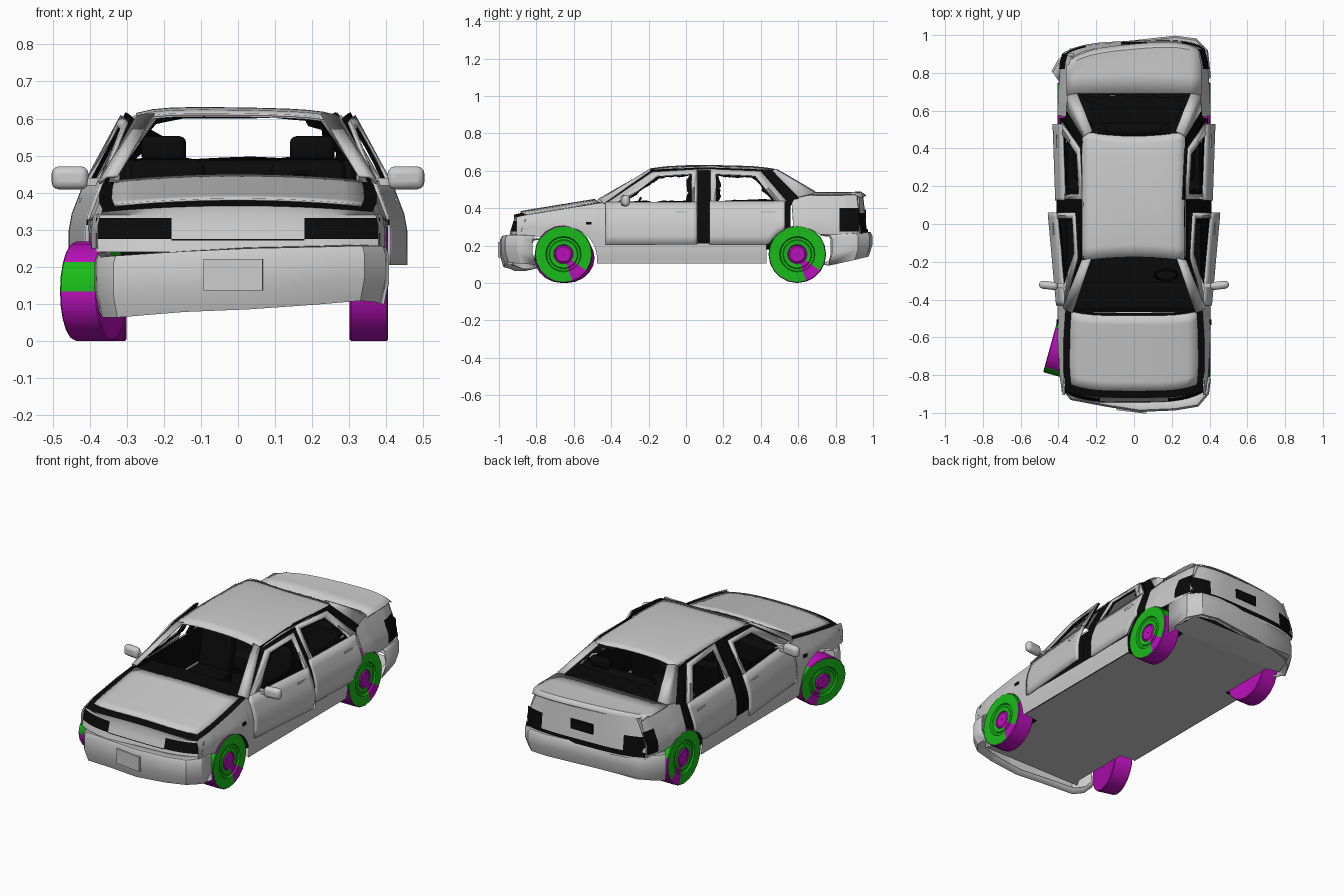
import bpy, math, random
from mathutils import Vector, Matrix

if "Cube" in bpy.data.objects:
    bpy.data.objects.remove(bpy.data.objects["Cube"])

random.seed(4)


def material(name, rgb):
    m = bpy.data.materials.new(name)
    m.diffuse_color = (*rgb, 1)
    m.use_nodes = True
    m.node_tree.nodes["Principled BSDF"].inputs["Base Color"].default_value = m.diffuse_color
    return m


BLACK = material("black", (.003, .003, .003))
GREEN = material("green", (.01, .5, .01))
MAGENTA = material("magenta", (.5, .005, .5))


def mesh(name, verts, faces, mats=(), thick=0):
    me = bpy.data.meshes.new(name)
    me.from_pydata([tuple(v) for v in verts], [], faces)
    ob = bpy.data.objects.new(name, me)
    bpy.context.collection.objects.link(ob)
    for m in mats:
        me.materials.append(m)
    if thick:
        s = ob.modifiers.new("thickness", 'SOLIDIFY')
        s.thickness, s.offset = thick, 0
    return ob


def grid(name, rows, mat=None, thick=0, closed=False):
    n = len(rows[0])
    faces = [(i*n+j, i*n+(j+1) % n, (i+1)*n+(j+1) % n, (i+1)*n+j)
             for i in range(len(rows)-1) for j in range(n if closed else n-1)]
    return mesh(name, [p for r in rows for p in r], faces, [mat] if mat else [], thick)


def box(name, centre, size, mat=None, bevel=0, rot=(0, 0, 0)):
    x, y, z = (s/2 for s in size)
    v = [(a*x, b*y, c*z) for a in (-1, 1) for b in (-1, 1) for c in (-1, 1)]
    f = [(0, 1, 3, 2), (4, 6, 7, 5), (0, 4, 5, 1), (2, 3, 7, 6), (0, 2, 6, 4), (1, 5, 7, 3)]
    ob = mesh(name, v, f, [mat] if mat else [])
    ob.location, ob.rotation_euler = centre, rot
    if bevel:
        b = ob.modifiers.new("round", 'BEVEL')
        b.width, b.segments = bevel, 3


def lerp(table, t):
    for (a, va), (b, vb) in zip(table, table[1:]):
        if t <= b:
            return va+(vb-va)*max(0, (t-a)/(b-a))
    return table[-1][1]


def span(a, b, n):
    return [a+(b-a)*i/n for i in range(n+1)]


# Shape of the body: belt height, half width, lower edge with wheel arches, nose and tail
def belt(y):
    return lerp([(-.95, .34), (-.88, .36), (-.45, .43), (.1, .435), (.55, .455), (.7, .475), (.93, .47), (.97, .44)], y)


def side(y, z):
    x = lerp([(-1, .34), (-.92, .375), (-.8, .395), (-.6, .405), (.65, .405), (.85, .39), (.95, .365), (1, .33)], y)
    return x + lerp([(.1, -.008), (.16, 0), (.32, 0), (.45, -.05), (.61, -.14)], z)


def lower(y):
    z = .25 if y < -.65 else .26 if y > .6 else .105
    for c in (-.65, .6):
        if abs(y-c) < .175:
            z = max(z, .125+math.sqrt(.175**2-(y-c)**2))
    return z


def nose(x, z):
    return -.945+.06*(abs(x)/.38)**4+(z-.25)*.3


def tail(x, z):
    return .965-.05*(abs(x)/.37)**4-(z-.25)*.1+.04*x


def side_panel(name, s, y0, y1, zlo, zhi, mat=None, out=lambda y: 0, n=20, thick=0):
    rows = [[(s*(side(y, z)+out(y)), y, z) for z in span(zlo(y), zhi(y), 5)] for y in span(y0, y1, n)]
    return grid(name, rows, mat, thick)


def side_ring(name, s, outer, inner, mat=None, out=lambda y: 0, thick=0):
    rows = [[(s*(side(y, z)+out(y)), y, z) for y, z in loop] for loop in (outer, inner)]
    return grid(name, rows, mat, thick, closed=True)


def shards(name, corners):
    # jagged remains of glass around an opening
    c = sum((Vector(p) for p in corners), Vector())/len(corners)
    rim = [Vector(p).lerp(Vector(q), t/7) for p, q in zip(corners, corners[1:]+corners[:1]) for t in range(7)]
    grid(name, [rim, [p.lerp(c, random.uniform(.04, .22)) for p in rim]], BLACK, closed=True)


front_win = ([(-.42, .43), (-.18, .592), (.06, .607), (.06, .43)],
             [(-.345, .425), (-.155, .57), (.03, .582), (.03, .425)])
rear_win = ([(.13, .43), (.13, .607), (.4, .597), (.54, .435)],
            [(.16, .43), (.16, .582), (.37, .572), (.48, .43)])

for s, tag in ((1, "right"), (-1, "left")):
    end = .927 if s > 0 else .902
    # Fenders, sill and dark body sides behind the doors
    side_panel("front_fender_"+tag, s, -.905, -.43, lower, belt, n=48)
    side_panel("rear_quarter_"+tag, s, .43, end, lambda y: max(lower(y), lerp([(.43, .2), (.5, .3), (.57, .455)], y)
               if y < .57 else 0), belt, n=52)
    side_panel("sill_"+tag, s, -.475, .43, lambda y: .105, lambda y: .21)
    side_panel("door_jamb_"+tag, s, -.46, .56, lambda y: max(lower(y), .2), belt, BLACK, lambda y: -.012, n=40)
    # Doors standing slightly open, with window frames and dark seals
    swing = lambda y: .002+.09*(y+.43)
    ajar = lambda y: .006+.035*(y-.12)
    side_panel("front_door_"+tag, s, -.43, .06, lambda y: .205, lambda y: .432, None, swing, thick=.012)
    side_panel("rear_door_"+tag, s, .125, .53, lambda y: max(lower(y), .205), lambda y: .437, None, ajar, n=30, thick=.012)
    for name, win, off in (("front", front_win, swing), ("rear", rear_win, ajar)):
        side_ring(name+"_door_frame_"+tag, s, *win, None, off, .01)
        side_ring(name+"_door_seal_"+tag, s, [(y, z+.008*(z > .5)) for y, z in win[0]], win[1], BLACK,
                  lambda y: off(y)-.012, .01)
        shards(name+"_door_glass_"+tag, [(s*(side(y, z)+off(y)-.005), y, z) for y, z in win[1]])
    # Dark door openings, centre pillar and roof rail
    side_ring("front_opening_"+tag, s, [(-.46, .43), (-.2, .605), (.09, .618), (.09, .43)], front_win[1], BLACK)
    side_ring("rear_opening_"+tag, s, [(.09, .43), (.09, .618), (.46, .605), (.605, .45)], rear_win[1], BLACK,
              lambda y: .003)
    side_panel("centre_pillar_"+tag, s, .055, .13, lambda y: .21, lambda y: .61, BLACK, lambda y: .004, n=2)
    side_panel("rear_door_gap_"+tag, s, .5, .58, lambda y: lerp([(.5, .3), (.58, .45)], y),
               lambda y: .45, BLACK, lambda y: .003, n=4)
    # Windscreen and rear pillars
    grid("windscreen_pillar_"+tag, [[(s*.375, -.44, .425), (s*.355, -.46, .443), (s*.325, -.47, .445)],
                                   [(s*.275, -.19, .6), (s*.26, -.19, .609), (s*.225, -.18, .611)]], None, .008)
    grid("rear_pillar_"+tag, [[(s*.27, .46, .6), (s*.255, .475, .607), (s*.22, .49, .603)],
                             [(s*.355, .6, .459), (s*.35, .68, .478), (s*.3, .69, .487)]], None, .008)
    # Headlights and wrapped tail lights
    grid("headlight_"+tag, [[(s*x, nose(x, z)-.005, z) for z in (.275, .305, .332)] for x in span(.18, .383, 6)], BLACK)
    grid("tail_light_"+tag, [[(s*x, tail(s*x, z)+.005, z) for z in (.28, .33, .375)] for x in span(.255, .37, 6)], BLACK)
    side_panel("tail_light_side_"+tag, s, .82, end, lambda y: .275, lambda y: .4, BLACK, lambda y: .004, n=5)
    # Mirrors, door handles and side markers
    box("mirror_"+tag, (s*.453, -.325, .44), (.1, .042, .062), None, .02, (0, 0, s*.12))
    box("mirror_arm_"+tag, (s*.39, -.325, .43), (.07, .025, .02))
    for nm, y, x in (("front", -.02, .422), ("rear", .44, .402)):
        box(nm+"_door_handle_"+tag, (s*x, y, .38), (.014, .07, .012))
    box("side_marker_"+tag, (s*.403, -.52, .32), (.012, .03, .015), BLACK)

fr = span(-1, 1, 12)


# Hood over a dark gap
def hood_rows(y0, y1, k, lift):
    return [[(f*k*side(y, belt(y)), y+.035*f**4*(1 if y < -.6 else .6), belt(y)+lift+.016*(1-f*f)) for f in fr]
            for y in span(y0, y1, 8)]


gap = hood_rows(-.92, -.47, 1, 0)
grid("hood_gap", gap, BLACK)
grid("hood", hood_rows(-.885, -.485, .91, .007), None, .006)

# Nose and tail panels
grid("nose", [[(f*.383, nose(f*.383, z), z) for f in fr] for z in (.24, .27, .30, .34)] + [gap[0]])
grid("grille_line", [[(x, nose(x, z)-.003, z) for z in (.271, .275)] for x in span(-.18, .18, 4)], BLACK)
grid("tail", [[(f*lerp([(.25, .373), (.32, .373), (.468, .33)], z), tail(f*.36, z), z)
               for z in (.25, .30, .36, .42, .468)] for f in fr])
grid("tail_gap", [[(f*.374, tail(f*.365, z)+.006, z) for z in (.262, .29)] for f in fr], BLACK)
box("rear_plate_recess", (0, .957, .365), (.14, .012, .055), BLACK)

# Trunk lid with raised lip
trunk = [(.68, .484), (.78, .484), (.88, .484), (.915, .486), (.942, .468)]
grid("trunk_lid", [[(f*lerp([(.88, .357), (.945, .335)], y), y-.04*f**4*(y > .8)+.01*(1-f*f)+.03*f*(y > .9),
                     z-.012*f**4) for f in fr] for y, z in trunk], None, .006)

# Roof, its edges bowed inwards at the middle, bent up slightly on the left
roof = [(-.195, .606), (-.13, .615), (0, .621), (.15, .622), (.35, .617), (.45, .609), (.49, .602)]
grid("roof", [[(f*.275, y+(.02 if y < -.1 else -.025 if y > .4 else 0)*(1-f*f), z-.014*f**6+.005*(1-f*f)-.004*f)
               for f in fr] for y, z in roof], None, .006)
shards("rear_glass", [(-.3, .69, .487), (.3, .69, .487), (.225, .48, .605), (-.225, .48, .605)])


# Bumpers: knocked crooked at the front, dented at the rear left corner
def bumper(name, path, inward):
    grid(name, [[(x*.9, y+inward, hi+.003), (x*.985, y+inward*.15, hi), (x, y, hi-.02), (x, y, lo+.06),
                 (x*.97, y+inward*.3, lo), (x*.9, y+inward, lo+.01)] for x, y, lo, hi in path], None, .004)


bumper("front_bumper", [(-.385, -.82, .08, .235), (-.375, -.88, .065, .225), (-.335, -.93, .065, .228),
                        (-.15, -.965, .08, .24), (.03, -.993, .087, .248), (.22, -.985, .1, .252),
                        (.34, -.965, .11, .255), (.395, -.9, .105, .255), (.405, -.82, .1, .25)], .06)
bumper("rear_bumper", [(-.40, .775, .095, .25), (-.435, .81, .1, .255), (-.40, .87, .115, .262), (-.34, .92, .125, .268),
                       (-.1, .96, .14, .27), (.22, .995, .145, .27), (.33, .98, .14, .268), (.39, .92, .125, .265),
                       (.405, .78, .095, .255)], -.06)
box("front_plate", (-.013, -.988, .178), (.16, .014, .085), rot=(0, 0, -.12))

# Flat underside, narrowed between the wheels, rising into the rear bumper
floor = [(-.88, .33, .105), (-.825, .3, .105), (-.475, .3, .105), (-.465, .395, .105), (.42, .395, .105),
         (.43, .3, .105), (.775, .3, .105), (.79, .38, .105), (.93, .34, .135)]
grid("underside", [[(-x, y, z), (0, y, z), (x, y, z)] for y, x, z in floor])

# Interior: floor, dashboard, shelf, seats and steering wheel
grid("cabin_floor", [[(-.37, y, .14), (.37, y, .14)] for y in (-.45, .5)], BLACK)
box("dashboard", (0, -.385, .36), (.68, .15, .13), BLACK, .02)
box("bulkhead", (0, -.455, .27), (.7, .02, .3), BLACK)
box("rear_shelf", (0, .58, .465), (.62, .2, .02), BLACK)
box("rear_bench", (0, .35, .24), (.64, .25, .12), BLACK, .03)
box("rear_bench_back", (0, .48, .36), (.64, .08, .26), BLACK, .03, (-.2, 0, 0))
for s, tag in ((1, "right"), (-1, "left")):
    box("seat_cushion_"+tag, (s*.18, -.06, .24), (.22, .24, .09), BLACK, .025)
    box("seat_back_"+tag, (s*.19, .085, .365), (.2, .07, .25), BLACK, .025, (-.18, 0, 0))
    box("headrest_"+tag, (s*.2, .115, .52), (.12, .045, .065), BLACK, .018)
    box("rear_headrest_"+tag, (s*.2, .5, .51), (.12, .045, .06), BLACK, .018)
bpy.ops.mesh.primitive_torus_add(location=(.17, -.27, .40), rotation=(1.1, 0, 0), major_radius=.06, minor_radius=.007,
                                 major_segments=20, minor_segments=6)
bpy.context.object.name = "steering_wheel"
bpy.context.object.data.materials.append(BLACK)

# Wheels: lathed tyre, rim rings and hub
profile = [(-.052, .002), (-.052, .12), (-.052, .15), (-.048, .154), (.048, .154), (.052, .15), (.052, .095), (.044, .09),
           (.044, .078), (.049, .074), (.047, .052), (.042, .048), (.048, .04), (.048, .002)]


def wheel(name, s, y, x=.353, turn=0, squash=1):
    n = 20
    rows = [[(s*u, r*math.cos(2*math.pi*j/n), r*math.sin(2*math.pi*j/n)) for j in range(n)] for u, r in profile]
    ob = grid(name, rows, GREEN, closed=True)
    ob.data.materials.append(MAGENTA)
    for p in ob.data.polygons:
        ring, j = divmod(p.index, n)
        tread = 2 <= ring <= 4 and j not in (8, 9, 1, 2)
        p.material_index = int(16 <= j <= 17 or ring < 2 and j > 6 or tread or ring >= 10)
    ob.matrix_world = (Matrix.Translation((s*x, y, .154*squash)) @ Matrix.Rotation(turn, 4, 'Z')
                       @ Matrix.Diagonal((1, 1, squash, 1)))


wheel("front_wheel_right", 1, -.655)
wheel("front_wheel_left", -1, -.65, .39, -.27, .87)
wheel("rear_wheel_right", 1, .595)
wheel("rear_wheel_left", -1, .595)

bpy.ops.object.select_all(action='SELECT')
bpy.ops.object.shade_smooth_by_angle(angle=math.radians(32))
